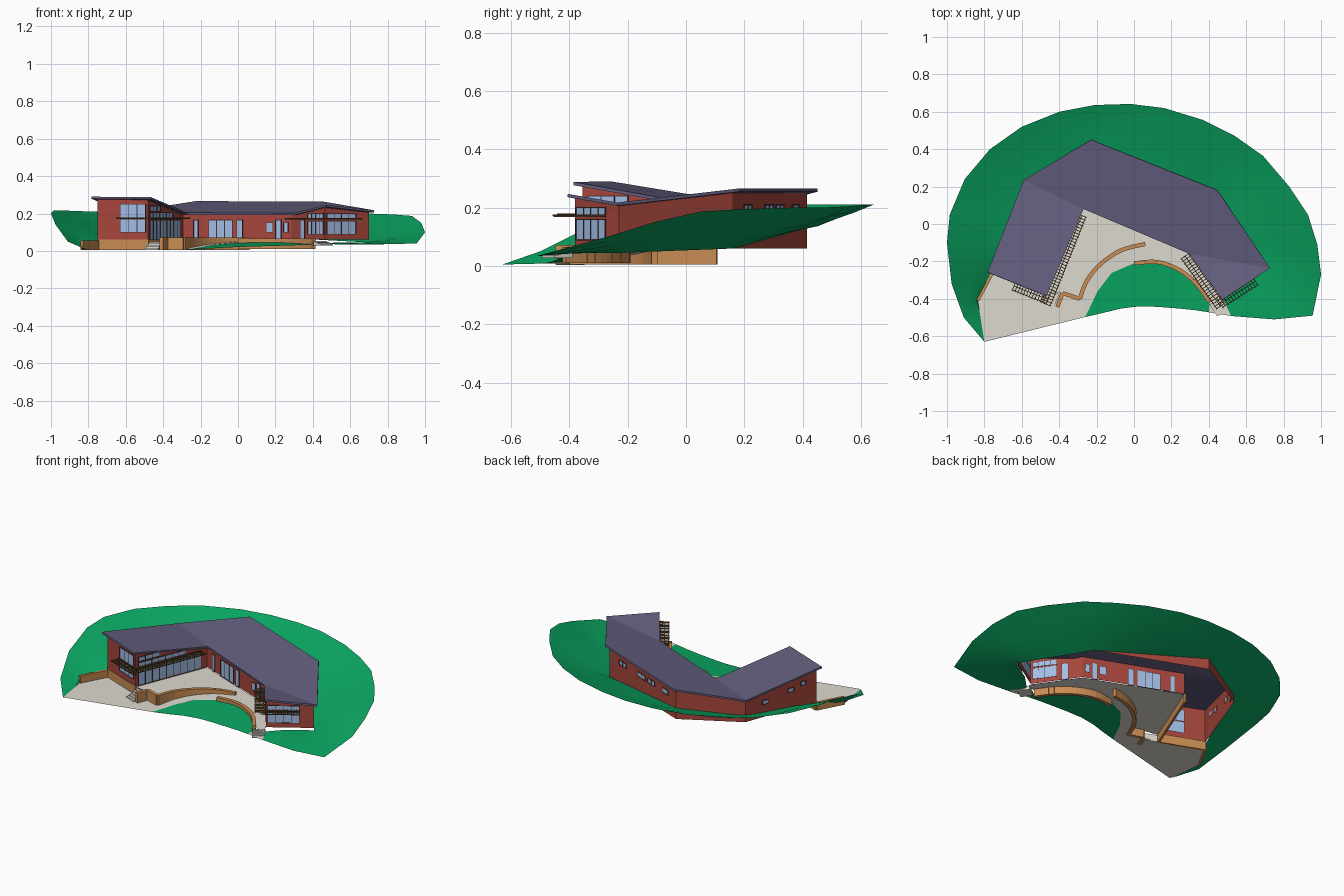
import bpy, bmesh, math, random
from mathutils import Vector as V

if "Cube" in bpy.data.objects:
    bpy.data.objects.remove(bpy.data.objects["Cube"])
random.seed(2)

def mat(name, r, g, b):
    m = bpy.data.materials.new(name)
    m.diffuse_color = [(c / 255) ** 2.2 for c in (r, g, b)] + [1]
    m.use_nodes = True
    m.node_tree.nodes["Principled BSDF"].inputs["Base Color"].default_value = m.diffuse_color
    return m

GRASS, ROOF = mat("grass", 18, 165, 98), mat("roof", 100, 95, 126)
BRICK, TAN = mat("brick", 165, 72, 62), mat("tan_stone", 200, 140, 85)
PAVE, GLASS = mat("paving", 220, 217, 207), mat("glass", 160, 188, 228)
WOOD, FRAME = mat("dark_wood", 110, 80, 48), mat("frame", 75, 55, 60)

def mesh(name, verts, faces, m):
    me = bpy.data.meshes.new(name)
    bm = bmesh.new()
    vs = [bm.verts.new(v) for v in verts]
    for f in faces:
        bm.faces.new([vs[i] for i in f])
    bmesh.ops.remove_doubles(bm, verts=bm.verts, dist=1e-5)
    bm.to_mesh(me)
    bm.free()
    me.materials.append(m)
    ob = bpy.data.objects.new(name, me)
    bpy.context.collection.objects.link(ob)
    return ob

def bar(a, b, z0, z1, o0, o1):
    """Box along a->b between two sideways offsets (left is positive)."""
    a, b = V(a[:2]), V(b[:2])
    d = (b - a).normalized()
    n = V((-d.y, d.x))
    return [(*(p + n * o), z) for z in (z0, z1) for p, o in ((a, o0), (b, o0), (b, o1), (a, o1))]

def bars(name, boxes, m):
    verts, faces = [], []
    for bx in boxes:
        k = len(verts)
        verts += bx
        faces += [[k + i for i in f] for f in ((3, 2, 1, 0), (4, 5, 6, 7), (0, 1, 5, 4),
                                               (1, 2, 6, 5), (2, 3, 7, 6), (3, 0, 4, 7))]
    return mesh(name, verts, faces, m)

def lerp(a, b, t):
    return V(a).lerp(V(b), t)

# Roof: one large tilted plane, with both wing ends folded upwards
def main_z(x, y):
    return .209 + .17 * (.37 * x + .93 * y)
def plane(p, q, r):
    n = (V(q) - V(p)).cross(V(r) - V(p))
    return lambda x, y: p[2] - (n.x * (x - p[0]) + n.y * (y - p[1])) / n.z
def lift(x, y):
    return (x, y, main_z(x, y))
R2, R1, R5, R8 = lift(-.23, .45), lift(.446, .18), lift(.727, -.235), lift(.297, -.16)
R9, R3 = lift(-.27, .08), lift(-.59, .235)
R6, R7, R4 = (.473, -.405, .247), (-.468, -.385, .288), (-.783, -.257, .29)
left_z, right_z = plane(R9, R3, R4), plane(R8, R5, R6)
def roof_z(x, y):
    return max(main_z(x, y), left_z(x, y) if x < 0 else right_z(x, y)) - .008

roof = mesh("roof", [R2, R1, R5, R6, R8, R9, R7, R4, R3],
            [(8, 5, 4, 2, 1, 0), (4, 3, 2), (8, 7, 6, 5)], ROOF)
sol = roof.modifiers.new("thickness", "SOLIDIFY")
sol.thickness, sol.offset = .011, -1

# Walls, clockwise from the back corner
W = [(-.22, .415), (.43, .16), (.70, -.23), (.465, -.38), (.285, -.125),
     (-.295, .105), (-.48, -.355), (-.75, -.25), (-.575, .22)]
N = len(W)
mesh("walls", [(*p, .06) for p in W] + [(*p, roof_z(*p)) for p in W],
     [(i, N + i, N + (i + 1) % N, (i + 1) % N) for i in range(N)], BRICK)
bars("wing_plinth", [bar(W[6], W[7], .005, .062, -.01, .003), bar(W[5], W[6], .005, .062, -.01, .003)], TAN)

# Windows and doors: wall index, start, end, bottom, top, panes
WINDOWS = [(0, .12, .2, .18, .21, 1), (0, .32, .42, .18, .21, 2), (0, .46, .57, .18, .21, 2),
           (0, .75, .85, .18, .21, 2), (1, .4, .45, .145, .165, 1),
           (2, .3, .96, .09, .16, 4), (2, .3, .96, .17, .2, 4),
           (3, .04, .5, .09, .16, 4), (3, .04, .5, .17, .2, 4), (3, .6, .72, .06, .165, 1),
           (4, .03, .07, .1, .15, 1), (4, .095, .145, .06, .165, 1), (4, .17, .23, .1, .15, 1),
           (4, .45, .5, .06, .165, 1), (4, .54, .76, .06, .165, 3), (4, .86, .9, .06, .165, 1),
           (5, .08, .96, .06, .165, 9), (5, .3, .96, .178, .205, 7), (5, .66, .96, .212, .24, 3),
           (6, .05, .55, .1, .17, 3), (6, .05, .55, .178, .25, 3),
           (7, .15, .22, .19, .215, 1), (7, .32, .4, .17, .195, 1), (7, .68, .76, .14, .165, 1)]
glass, frames = [], []
for i, t0, t1, z0, z1, panes in WINDOWS:
    a, b = W[i], W[(i + 1) % N]
    p, q = lerp(a, b, t0), lerp(a, b, t1)
    glass.append(bar(p, q, z0, z1, -.001, .002))
    half = (q - p).normalized() * .0018
    for k in range(panes + 1):
        c = p.lerp(q, k / panes)
        frames.append(bar(c - half, c + half, z0, z1, -.001, .004))
    for z in (z0, z1):
        frames.append(bar(p - half, q + half, z - .0018, z + .0018, -.001, .004))
bars("window_glass", glass, GLASS)
bars("window_frames", frames, FRAME)

# Slatted sun shades around the glazed corners
shade = []
for i, t0, t1, z in ((5, .1, 1.13, .172), (6, -.12, .55, .172), (3, -.15, .9, .168), (2, .3, 1.1, .168)):
    p, q = lerp(W[i], W[(i + 1) % N], t0), lerp(W[i], W[(i + 1) % N], t1)
    for o in (.012, .035, .058):
        shade.append(bar(p, q, z, z + .005, o, o + .004))
    d = (q - p).normalized() * .002
    n = int((q - p).length / .016)
    for k in range(n + 1):
        c = p.lerp(q, k / n)
        shade.append(bar(c - d, c + d, z + .004, z + .008, 0, .066))
bars("sun_shades", shade, WOOD)

# Paving: lower court, upper terrace and the curved ramp between them
inner = [(-.41, -.444), (-.382, -.37), (-.29, -.40), (-.25, -.30), (-.174, -.21), (-.067, -.14), (.06, -.107)]
edge = [(-.26, -.497), (-.195, -.36), (-.12, -.262), (0, -.21), (.125, -.203),
        (.243, -.246), (.334, -.32), (.404, -.417)]
def flat(name, pts, z):
    return mesh(name, [(*p, z) for p in pts], [tuple(range(len(pts)))], PAVE)
flat("lower_court", [(-.80, -.63), edge[0], inner[2], inner[1], W[6], W[7], (-.835, -.41)], .008)
flat("upper_terrace", [W[6], inner[1], inner[2]] + inner[3:] + edge[4:] + [(.46, -.415)] + W[3:6], .056)
zs = (.008, .02, .034, .046, .056)
mesh("ramp", [(*p, z) for p, z in zip(inner[2:], zs)] + [(*p, z) for p, z in zip(edge, zs)],
     [(i, i + 5, i + 6, i + 1) for i in range(4)], PAVE)

# Retaining walls
def wall_run(name, pts, z0, z1, w=.011):
    return bars(name, [bar(a, b, z0, z1, -w, w) for a, b in zip(pts, pts[1:])], TAN)
def smooth(pts, n=4):
    out = []
    for i in range(len(pts) - 1):
        p0, p1, p2, p3 = (V(pts[max(0, min(len(pts) - 1, i + k))]) for k in (-1, 0, 1, 2))
        for k in range(n):
            t = k / n
            out.append(.5 * (2 * p1 + (p2 - p0) * t + (2 * p0 - 5 * p1 + 4 * p2 - p3) * t * t
                             + (3 * p1 - p0 - 3 * p2 + p3) * t ** 3))
    return out + [V(pts[-1])]
wall_run("stair_wall", inner[:3], .005, .072)
wall_run("ramp_wall", smooth(inner[2:]), .005, .072)
wall_run("terrace_wall", smooth(edge[3:]), .01, .066)
wall_run("court_wall", [W[7], (-.835, -.41)], .005, .055, .008)

# Steps
def steps(name, start, direction, width, z0, z1, n=5, tread=.015):
    d = V(direction).normalized()
    return bars(name, [bar(V(start) + d * tread * k, V(start) + d * tread * (k + 1), z0 - .004,
                           z1 - (z1 - z0) * (k + 1) / (n + 1), -width / 2, width / 2)
                       for k in range(n)], PAVE)
steps("court_steps", (-.435, -.362), (-.37, -.93), .075, .008, .056)
steps("garden_steps", (.435, -.41), (.5, -.75), .075, .032, .056)
flat("garden_landing", [(.40, -.472), (.404, -.417), (.49, -.41), (.54, -.48), (.52, -.492)], .034)

# Sloping ground: rows of outer rim x, y, z and matching place on the inner line
RIM = [(-.80, -.63, .005, 0), (-.91, -.5, .05, .2), (-.975, -.32, .14, .8), (-1, -.1, .2, 1.3),
       (-.985, .05, .215, 1.5), (-.905, .24, .215, 1.85), (-.77, .4, .21, 2.1), (-.6, .52, .21, 2.4),
       (-.4, .6, .21, 2.7), (-.21, .636, .21, 2.9), (-.02, .642, .21, 3.1), (.16, .62, .21, 3.3),
       (.37, .556, .205, 3.55), (.54, .47, .2, 3.8), (.69, .364, .2, 4), (.83, .2, .195, 4.15),
       (.93, .05, .187, 4.4), (.98, -.11, .15, 4.7), (1, -.27, .10, 5), (.955, -.49, .04, 5.6),
       (.75, -.51, .035, 6.2), (.52, -.492, .035, 7)]
FOOT = [(-.835, -.41, .01), (*W[7], .06), (*W[8], .10), (*W[0], .13), (*W[1], .06),
        (*W[2], .045), (*W[3], .045), (.52, -.492, .035)]
ROWS = 5
verts = []
for x, y, z, t in RIM:
    i = min(int(t), 6)
    foot = lerp(FOOT[i], FOOT[i + 1], t - i)
    for r in range(ROWS):
        s = r / (ROWS - 1)
        p = foot.lerp(V((x, y, z)), s)
        p.z = foot.z + (z - foot.z) * s ** 1.15
        if 0 < r < ROWS - 1 and 1 < t < 5:
            p.z += random.uniform(-.004, .004)
        verts.append(p)
ground = mesh("sloping_ground", verts, [(i * ROWS + r, i * ROWS + r + 1, (i + 1) * ROWS + r + 1, (i + 1) * ROWS + r)
              for i in range(len(RIM) - 1) for r in range(ROWS - 1)], GRASS)
for p in ground.data.polygons:
    if p.normal.z < 0:
        p.flip()

# Small lawn inside the curved wall
front = [(-.26, -.497), (-.16, -.474), (-.07, -.452), (.03, -.44), (.13, -.443), (.24, -.452), (.32, -.46), (.40, -.472)]
back_z = (.008, .02, .033, .043, .047, .045, .04, .036)
front_z = (.008, .012, .018, .022, .025, .028, .031, .034)
mesh("front_lawn", [(*p, z) for p, z in zip(front, front_z)] + [(*p, z) for p, z in zip(edge, back_z)],
     [(i, i + 1, i + 9, i + 8) for i in range(7)], GRASS)

# Smooth the ground but keep its creases
bpy.context.view_layer.objects.active = ground
ground.select_set(True)
bpy.ops.object.shade_smooth_by_angle(angle=math.radians(30))
